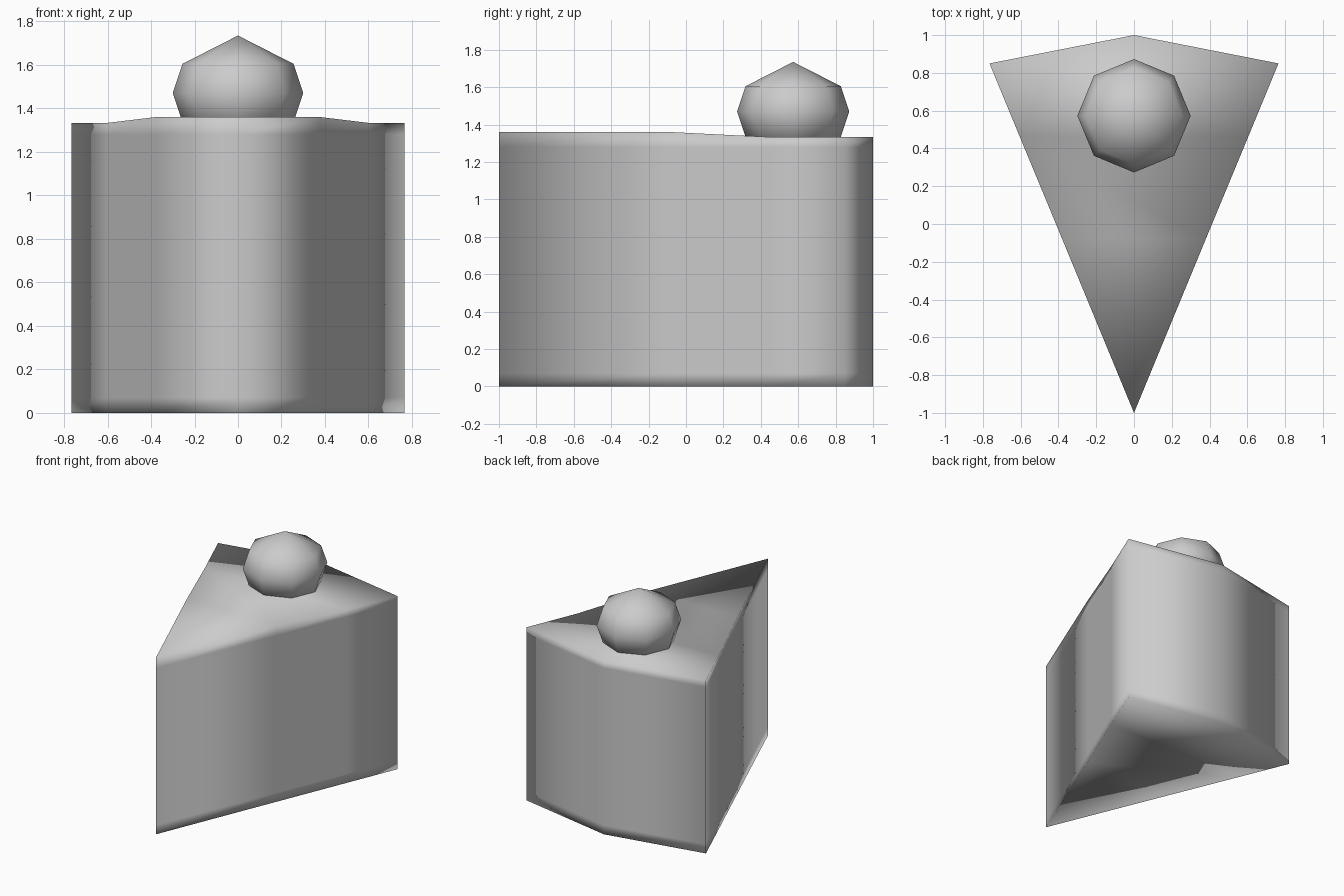
import bpy, bmesh, math

if "Cube" in bpy.data.objects:
    bpy.data.objects.remove(bpy.data.objects["Cube"])

grey = bpy.data.materials.new("plain grey")
grey.diffuse_color = (0.6, 0.6, 0.6, 1)
grey.use_nodes = True
grey.node_tree.nodes["Principled BSDF"].inputs["Base Color"].default_value = grey.diffuse_color


def finish(bm, name):
    bmesh.ops.recalc_face_normals(bm, faces=bm.faces[:])
    for f in bm.faces:
        f.smooth = True
    mesh = bpy.data.meshes.new(name)
    bm.to_mesh(mesh)
    bm.free()
    mesh.materials.append(grey)
    ob = bpy.data.objects.new(name, mesh)
    bpy.context.collection.objects.link(ob)
    return ob


def bridge(bm, a, b):
    n = len(a)
    for i in range(n):
        j = (i + 1) % n
        bm.faces.new((a[i], a[j], b[j], b[i]))


# Cake slice: wedge outline stacked in levels, the top dips towards the back
half = [(0.38, -0.08, 1.36), (0.604, 0.46, 1.333), (0.765, 0.85, 1.333)]
outline = ([(0, -1, 1.36)] + half + [(0, 1, 1.333)]
           + [(-x, y, z) for x, y, z in reversed(half)])
bm = bmesh.new()
rings = []
for level in (0, 0.07, 0.35, 0.68, 1.0, 1.28, None):
    rings.append([bm.verts.new((x, y, top if level is None else level))
                  for x, y, top in outline])
for a, b in zip(rings, rings[1:]):
    bridge(bm, a, b)
for r in (rings[0], rings[-1]):
    for ids in ((0, 1, 7), (1, 2, 6), (1, 6, 7), (2, 3, 4), (2, 4, 6), (4, 5, 6)):
        bm.faces.new([r[i] for i in ids])
finish(bm, "cake_slice")

# Cherry: eight-sided faceted ball resting in the top
bm = bmesh.new()
rings = []
for radius, z in ((0.255, 1.335), (0.30, 1.47), (0.255, 1.605)):
    rings.append([bm.verts.new((radius * math.cos(k * math.pi / 4),
                                0.573 + radius * math.sin(k * math.pi / 4), z))
                  for k in range(8)])
bridge(bm, rings[0], rings[1])
bridge(bm, rings[1], rings[2])
for ring, z in ((rings[0], 1.205), (rings[2], 1.735)):
    tip = bm.verts.new((0, 0.573, z))
    for i in range(8):
        bm.faces.new((ring[i], ring[(i + 1) % 8], tip))
finish(bm, "cherry")
